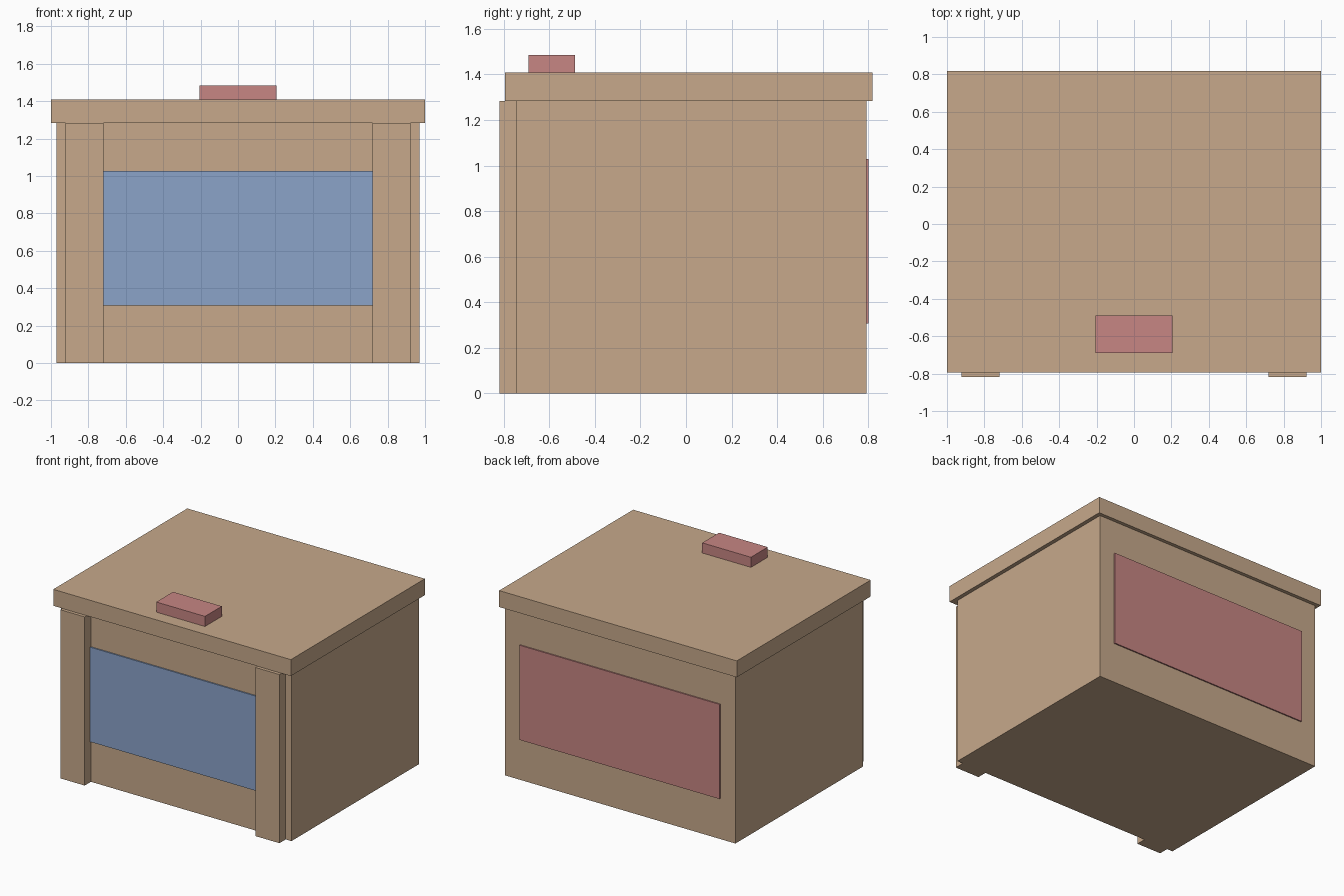
import bpy
import bmesh

if "Cube" in bpy.data.objects:
    bpy.data.objects.remove(bpy.data.objects["Cube"])


def material(name, rgb):
    m = bpy.data.materials.new(name)
    m.diffuse_color = (*rgb, 1.0)
    m.use_nodes = True
    m.node_tree.nodes["Principled BSDF"].inputs["Base Color"].default_value = m.diffuse_color
    return m


TAN = material("tan", (0.571, 0.397, 0.258))
BLUE = material("blue", (0.258, 0.366, 0.584))
RED = material("red", (0.571, 0.236, 0.227))


def box(name, x, y, z, mat):
    """Box from (min, max) ranges on each axis."""
    bm = bmesh.new()
    bmesh.ops.create_cube(bm, size=1.0)
    for v in bm.verts:
        v.co = [r[0] if c < 0 else r[1] for c, r in zip(v.co, (x, y, z))]
    mesh = bpy.data.meshes.new(name)
    bm.to_mesh(mesh)
    bm.free()
    mesh.materials.append(mat)
    obj = bpy.data.objects.new(name, mesh)
    bpy.context.collection.objects.link(obj)
    return obj


# Main body and overhanging lid
box("body", (-0.97, 0.97), (-0.743, 0.791), (0, 1.283), TAN)
box("lid", (-1, 1), (-0.793, 0.818), (1.283, 1.408), TAN)

# Front pillars, one on each side
for side, x in (("left", (-0.922, -0.718)), ("right", (0.718, 0.922))):
    box(f"{side}_pillar", x, (-0.818, -0.743), (0, 1.283), TAN)

# Thin front and back panels
box("front_panel", (-0.718, 0.718), (-0.7525, -0.743), (0.308, 1.028), BLUE)
box("back_panel", (-0.843, 0.843), (0.791, 0.8005), (0.308, 1.028), RED)

# Block on top of the lid
box("top_block", (-0.205, 0.205), (-0.69, -0.488), (1.408, 1.485), RED)
